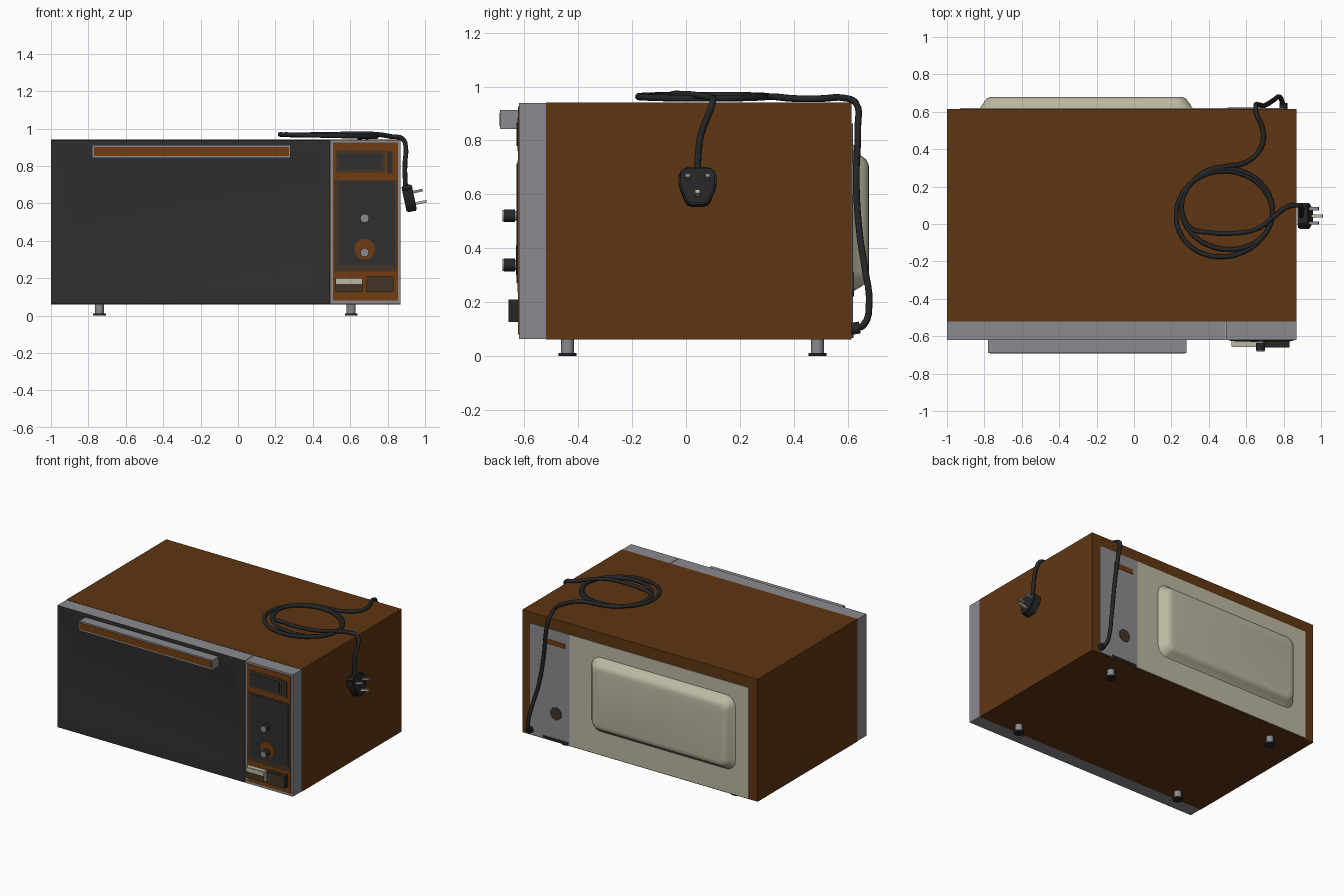
import bpy, bmesh, math
from mathutils import Vector, Matrix

if "Cube" in bpy.data.objects:
    bpy.data.objects.remove(bpy.data.objects["Cube"])


def make_mat(name, rgb):
    m = bpy.data.materials.new(name)
    m.diffuse_color = (*rgb, 1)
    m.use_nodes = True
    m.node_tree.nodes["Principled BSDF"].inputs["Base Color"].default_value = m.diffuse_color
    return m


BROWN = make_mat("wood brown", (0.115, 0.037, 0.006))
TRIM = make_mat("orange brown trim", (0.17, 0.046, 0.005))
CHARCOAL = make_mat("charcoal", (0.028, 0.028, 0.028))
GREY = make_mat("metal grey", (0.26, 0.26, 0.28))
CREAM = make_mat("cream", (0.50, 0.48, 0.36))
BLACK = make_mat("cable black", (0.018, 0.019, 0.02))
TAUPE = make_mat("dark taupe", (0.055, 0.036, 0.02))


def finish(name, bm, mats, smooth=None):
    bmesh.ops.recalc_face_normals(bm, faces=bm.faces)
    me = bpy.data.meshes.new(name)
    bm.to_mesh(me)
    bm.free()
    ob = bpy.data.objects.new(name, me)
    bpy.context.collection.objects.link(ob)
    for m in mats:
        me.materials.append(m)
    if smooth:
        bpy.ops.object.select_all(action='DESELECT')
        ob.select_set(True)
        bpy.context.view_layer.objects.active = ob
        bpy.ops.object.shade_smooth_by_angle(angle=math.radians(smooth))
    return ob


def box_bm(x0, x1, y0, y1, z0, z1):
    bm = bmesh.new()
    size = Matrix.Diagonal((x1 - x0, y1 - y0, z1 - z0, 1))
    mid = Matrix.Translation(((x0 + x1) / 2, (y0 + y1) / 2, (z0 + z1) / 2))
    bmesh.ops.create_cube(bm, size=1, matrix=mid @ size)
    return bm


def box(name, x, y, z, mat, front=None):
    """Box from ranges; the face towards -y may have its own colour."""
    bm = box_bm(*x, *y, *z)
    if front:
        for f in bm.faces:
            f.material_index = int(f.normal.y < -0.9)
    return finish(name, bm, [mat, front] if front else [mat])


def cylinder(name, a, b, r, mat, segs=20):
    a, b = Vector(a), Vector(b)
    bm = bmesh.new()
    rot = (b - a).to_track_quat('Z', 'Y').to_matrix().to_4x4()
    bmesh.ops.create_cone(bm, cap_ends=True, segments=segs, radius1=r, radius2=r,
                          depth=(b - a).length,
                          matrix=Matrix.Translation((a + b) / 2) @ rot)
    return finish(name, bm, [mat], 40)


# Cabinet shell
box("cabinet", (-1, 0.87), (-0.52, 0.615), (0.06, 0.94), BROWN)

# Door: grey frame with a charcoal, shallowly dished front
bm = box_bm(-1, 0.488, -0.62, -0.52, 0.063, 0.938)
front = next(f for f in bm.faces if f.normal.y < -0.9)
front.material_index = 1
for width, push in ((0.06, 0), (0.09, 0.015)):
    ring = bmesh.ops.inset_individual(bm, faces=[front], thickness=width)["faces"]
    for f in ring:
        f.material_index = 1
    for v in front.verts:
        v.co.y += push
finish("door", bm, [GREY, CHARCOAL], 30)

# Door handle
box("handle", (-0.78, 0.28), (-0.69, -0.615), (0.842, 0.912), GREY)
box("handle_strip", (-0.77, 0.272), (-0.693, -0.69), (0.854, 0.902), TRIM)

# Control panel and its layered plates
box("control_panel", (0.492, 0.87), (-0.62, -0.52), (0.063, 0.938), GREY)


def plate(name, x, z, layer, mat):
    box(name, x, (-0.62 - 0.003 * layer, -0.615), z, mat)


plate("panel_trim", (0.507, 0.855), (0.08, 0.925), 1, TRIM)
plate("dial_surround", (0.515, 0.85), (0.235, 0.725), 2, TAUPE)
plate("dial_face", (0.54, 0.838), (0.27, 0.715), 3, CHARCOAL)
plate("display_surround", (0.525, 0.785), (0.765, 0.885), 2, TAUPE)
plate("display", (0.54, 0.768), (0.78, 0.865), 3, CHARCOAL)
plate("side_slot", (0.797, 0.825), (0.76, 0.88), 2, CHARCOAL)
cylinder("dial_ring", (0.677, -0.615, 0.355), (0.677, -0.632, 0.355), 0.055, TRIM, 28)

# Knobs
for label, z in (("upper", 0.52), ("lower", 0.337)):
    cylinder(label + "_knob_base", (0.677, -0.615, z), (0.677, -0.64, z), 0.018, GREY)
    cylinder(label + "_knob", (0.677, -0.635, z), (0.677, -0.675, z), 0.024, BLACK)
    cylinder(label + "_knob_cap", (0.677, -0.674, z), (0.677, -0.681, z), 0.022, GREY)

# Push buttons
box("light_button", (0.522, 0.665), (-0.655, -0.615), (0.125, 0.2), CREAM, TAUPE)
box("light_button_strip", (0.524, 0.663), (-0.658, -0.654), (0.17, 0.198), CREAM)
box("dark_button", (0.687, 0.832), (-0.66, -0.615), (0.125, 0.21), BLACK, TAUPE)

# Feet
for x in (-0.74, 0.605):
    for y in (-0.44, 0.488):
        cylinder("foot", (x, y, 0.005), (x, y, 0.065), 0.024, GREY)
        cylinder("foot_pad", (x, y, 0), (x, y, 0.01), 0.034, BLACK)

# Back plates and details
box("rear_cover", (-0.93, 0.49), (0.61, 0.62), (0.067, 0.862), CREAM)
box("rear_service_plate", (0.49, 0.807), (0.61, 0.619), (0.067, 0.862), GREY)
box("rear_vent", (0.53, 0.69), (0.615, 0.622), (0.75, 0.785), TRIM)
cylinder("rear_socket", (0.60, 0.61, 0.265), (0.60, 0.623, 0.265), 0.045, TAUPE)
box("rear_lower_slot", (0.50, 0.70), (0.615, 0.622), (0.067, 0.085), BLACK)


# Rounded bulge pressed out of the rear cover
def rounded_loop(bm, inset, y, segs=6):
    hx, hz, r = 0.575 - inset, 0.27 - inset, max(0.075 - inset * 0.5, 0.02)
    pts = []
    for i, (sx, sz) in enumerate(((1, 1), (-1, 1), (-1, -1), (1, -1))):
        for k in range(segs + 1):
            a = math.pi / 2 * (i + k / segs)
            pts.append(bm.verts.new((-0.255 + sx * (hx - r) + r * math.cos(a), y,
                                     0.5 + sz * (hz - r) + r * math.sin(a))))
    return pts


bm = bmesh.new()
loops = [rounded_loop(bm, i, y) for i, y in
         ((0, 0.617), (0.012, 0.626), (0.03, 0.655), (0.042, 0.67), (0.056, 0.677), (0.075, 0.68))]
n = len(loops[0])
for a, b in zip(loops, loops[1:]):
    for i in range(n):
        bm.faces.new((a[i], a[(i + 1) % n], b[(i + 1) % n], b[i]))
bm.faces.new(loops[-1])
bm.faces.new(loops[0])
finish("rear_bulge", bm, [CREAM], 40)

# Power cable: up the back, coiled on the roof, over the right side to the plug
path = [(0.80, 0.62, 0.10), (0.79, 0.66, 0.115), (0.775, 0.68, 0.20), (0.75, 0.665, 0.32),
        (0.72, 0.645, 0.45), (0.69, 0.632, 0.65), (0.665, 0.638, 0.85), (0.65, 0.63, 0.94),
        (0.655, 0.59, 0.957), (0.69, 0.5, 0.955), (0.68, 0.41, 0.955), (0.6, 0.33, 0.962)]
turns, steps = 2.25, 36
for k in range(steps + 1):
    t = k / steps
    a = math.pi / 2 + t * turns * 2 * math.pi
    wob = math.sin(a * 0.5)
    path.append((0.49 + 0.015 * wob + 0.25 * math.cos(a),
                 0.065 + 0.02 * wob + (0.225 + 0.01 * math.cos(a * 0.7)) * math.sin(a),
                 0.956 + 0.012 * math.sin(a * 0.5) ** 2))
path += [(0.30, -0.02, 0.965), (0.40, -0.045, 0.968), (0.53, -0.05, 0.97), (0.66, -0.025, 0.972),
         (0.75, 0.04, 0.968), (0.82, 0.092, 0.957), (0.88, 0.10, 0.945), (0.897, 0.085, 0.90),
         (0.893, 0.055, 0.82), (0.893, 0.045, 0.74), (0.897, 0.043, 0.68)]
cu = bpy.data.curves.new("power_cable", 'CURVE')
cu.dimensions = '3D'
cu.bevel_depth = 0.013
cu.bevel_resolution = 2
cu.resolution_u = 4
cu.use_fill_caps = True
sp = cu.splines.new('BEZIER')
sp.bezier_points.add(len(path) - 1)
for p, co in zip(sp.bezier_points, path):
    p.co = co
    p.handle_left_type = p.handle_right_type = 'AUTO'
cu.materials.append(BLACK)
bpy.context.collection.objects.link(bpy.data.objects.new("power_cable", cu))
cylinder("cable_grommet", (0.80, 0.612, 0.10), (0.80, 0.645, 0.105), 0.022, BLACK)

# Three pin plug, tilted slightly as it hangs
tilt = Matrix.Translation((0.915, 0.043, 0.627)) @ Matrix.Rotation(math.radians(-12), 4, 'Y')
outline = [(-0.045, 0.072), (0.045, 0.072), (0.07, 0.05), (0.07, 0.005),
           (0.045, -0.06), (0.03, -0.072), (-0.03, -0.072), (-0.045, -0.06), (-0.07, 0.005), (-0.07, 0.05)]
bm = bmesh.new()
face = bm.faces.new([bm.verts.new((-0.028, y, z)) for y, z in outline])
ext = bmesh.ops.extrude_face_region(bm, geom=[face])["geom"]
bmesh.ops.translate(bm, vec=(0.056, 0, 0), verts=[g for g in ext if isinstance(g, bmesh.types.BMVert)])
bmesh.ops.bevel(bm, geom=bm.edges[:], offset=0.006, segments=2, affect='EDGES')
plug = finish("plug", bm, [BLACK], 40)
plug.matrix_world = tilt
for name, y, z, length, mat in (("left_pin", -0.038, 0.028, 0.06, GREY), ("right_pin", 0.038, 0.028, 0.06, GREY),
                                ("earth_pin", 0, -0.035, 0.068, CREAM)):
    pin = box(name, (0.02, 0.02 + length), (y - 0.009, y + 0.009), (z - 0.007, z + 0.007), mat)
    pin.matrix_world = tilt
